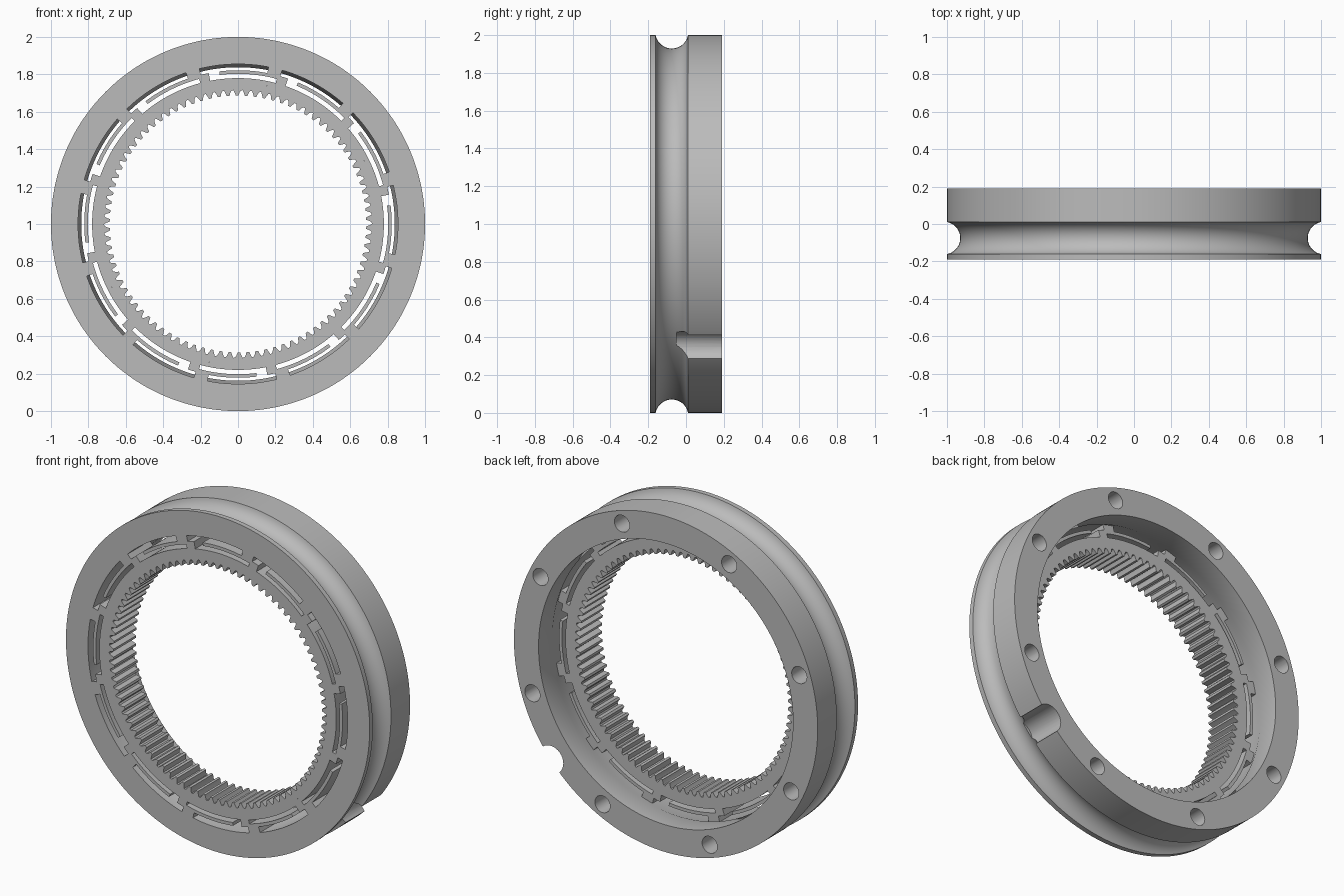
import bpy, bmesh
from math import cos, sin, pi, radians, sqrt, asin
from mathutils import Matrix, Vector

if "Cube" in bpy.data.objects:
    bpy.data.objects.remove(bpy.data.objects["Cube"])

FRONT, BACK, PLATE_BACK = -0.19, 0.19, 0.02
SEGMENTS = 360
NOTCH_ANGLE = radians(-40.7)

grey = bpy.data.materials.new("grey")
grey.use_nodes = True
grey.diffuse_color = (0.5, 0.5, 0.5, 1)
grey.node_tree.nodes["Principled BSDF"].inputs["Base Color"].default_value = (0.5, 0.5, 0.5, 1)


def polar(r, angle, y):
    return Vector((r * cos(angle), y, 1 + r * sin(angle)))


def make_object(name, bm):
    bmesh.ops.recalc_face_normals(bm, faces=bm.faces)
    mesh = bpy.data.meshes.new(name)
    bm.to_mesh(mesh)
    bm.free()
    mesh.materials.append(grey)
    obj = bpy.data.objects.new(name, mesh)
    bpy.context.collection.objects.link(obj)
    return obj


def activate(obj):
    bpy.ops.object.select_all(action='DESELECT')
    obj.select_set(True)
    bpy.context.view_layer.objects.active = obj


def smooth(obj):
    activate(obj)
    bpy.ops.object.shade_smooth_by_angle(angle=radians(30))


def thicken(bm, depth):
    result = bmesh.ops.extrude_face_region(bm, geom=bm.faces[:], use_keep_orig=True)
    verts = [v for v in result["geom"] if isinstance(v, bmesh.types.BMVert)]
    bmesh.ops.translate(bm, verts=verts, vec=(0, depth, 0))


# Outer ring: turned profile with a round rope groove and a stepped cavity
groove_r, groove_y, groove_centre = 0.087, -0.075, 1.016
half = asin(sqrt(groove_r ** 2 - (groove_centre - 1) ** 2) / groove_r)
profile = [(0.855, FRONT), (1, FRONT)]
for i in range(21):
    a = -half + 2 * half * i / 20
    profile.append((groove_centre - groove_r * cos(a), groove_y + groove_r * sin(a)))
profile += [(1, BACK), (0.838, BACK), (0.838, 0.06), (0.855, PLATE_BACK)]

bm = bmesh.new()
rings = [[bm.verts.new(polar(r, 2 * pi * s / SEGMENTS, y)) for r, y in profile]
         for s in range(SEGMENTS)]
for s in range(SEGMENTS):
    here, following = rings[s], rings[(s + 1) % SEGMENTS]
    for i in range(len(profile)):
        j = (i + 1) % len(profile)
        bm.faces.new((here[i], here[j], following[j], following[i]))
outer_ring = make_object("outer_ring", bm)

# Cutters: eight blind holes in the back and one rope notch in the rim
bm = bmesh.new()


def add_cutter(angle, r, radius, y0, y1):
    place = Matrix.Translation(polar(r, angle, (y0 + y1) / 2)) @ Matrix.Rotation(pi / 2, 4, 'X')
    bmesh.ops.create_cone(bm, cap_ends=True, segments=32, radius1=radius,
                          radius2=radius, depth=y1 - y0, matrix=place)


for k in range(8):
    add_cutter(NOTCH_ANGLE + radians(22.5 + 45 * k), 0.925, 0.05, 0.05, 0.25)
add_cutter(NOTCH_ANGLE, 1.0, 0.083, -0.05, 0.25)
cutters = make_object("hole_cutters", bm)
cutters.hide_render = True

cut = outer_ring.modifiers.new("holes", 'BOOLEAN')
cut.operation = 'DIFFERENCE'
cut.solver = 'EXACT'
cut.object = cutters
activate(outer_ring)
bpy.ops.object.modifier_apply(modifier=cut.name)
bpy.data.objects.remove(cutters)
smooth(outer_ring)

# Spring plate: twelve repeats of an inner slot, a radial gap and an outer slot
radii = [0.755, 0.78, 0.803, 0.822, 0.855]


def is_open(row, t):
    return ((row == 1 and t < 26) or (row == 2 and 22 <= t < 26)
            or (row == 3 and 4 <= t < 29))


bm = bmesh.new()
grid = [[bm.verts.new(polar(r, 2 * pi * s / SEGMENTS, FRONT)) for r in radii]
        for s in range(SEGMENTS)]
for s in range(SEGMENTS):
    here, following = grid[s], grid[(s + 1) % SEGMENTS]
    for row in range(len(radii) - 1):
        if not is_open(row, (s - 75) % 30):
            bm.faces.new((here[row], here[row + 1], following[row + 1], following[row]))
bmesh.ops.delete(bm, geom=[v for v in bm.verts if not v.link_faces], context='VERTS')
thicken(bm, PLATE_BACK - FRONT)
smooth(make_object("spring_plate", bm))

# Internal gear: one tooth outline repeated around the bore
TEETH = 90
tooth = [(0, 0.716), (0.2, 0.714), (0.32, 0.704), (0.46, 0.686), (0.74, 0.686), (0.88, 0.704)]
bm = bmesh.new()
inner, outer = [], []
for k in range(TEETH):
    for step, r in tooth:
        a = 2 * pi * (k + step) / TEETH
        inner.append(bm.verts.new(polar(r, a, FRONT)))
        outer.append(bm.verts.new(polar(0.755, a, FRONT)))
for i in range(len(inner)):
    j = (i + 1) % len(inner)
    bm.faces.new((inner[i], outer[i], outer[j], inner[j]))
thicken(bm, PLATE_BACK - FRONT)
smooth(make_object("internal_gear", bm))
